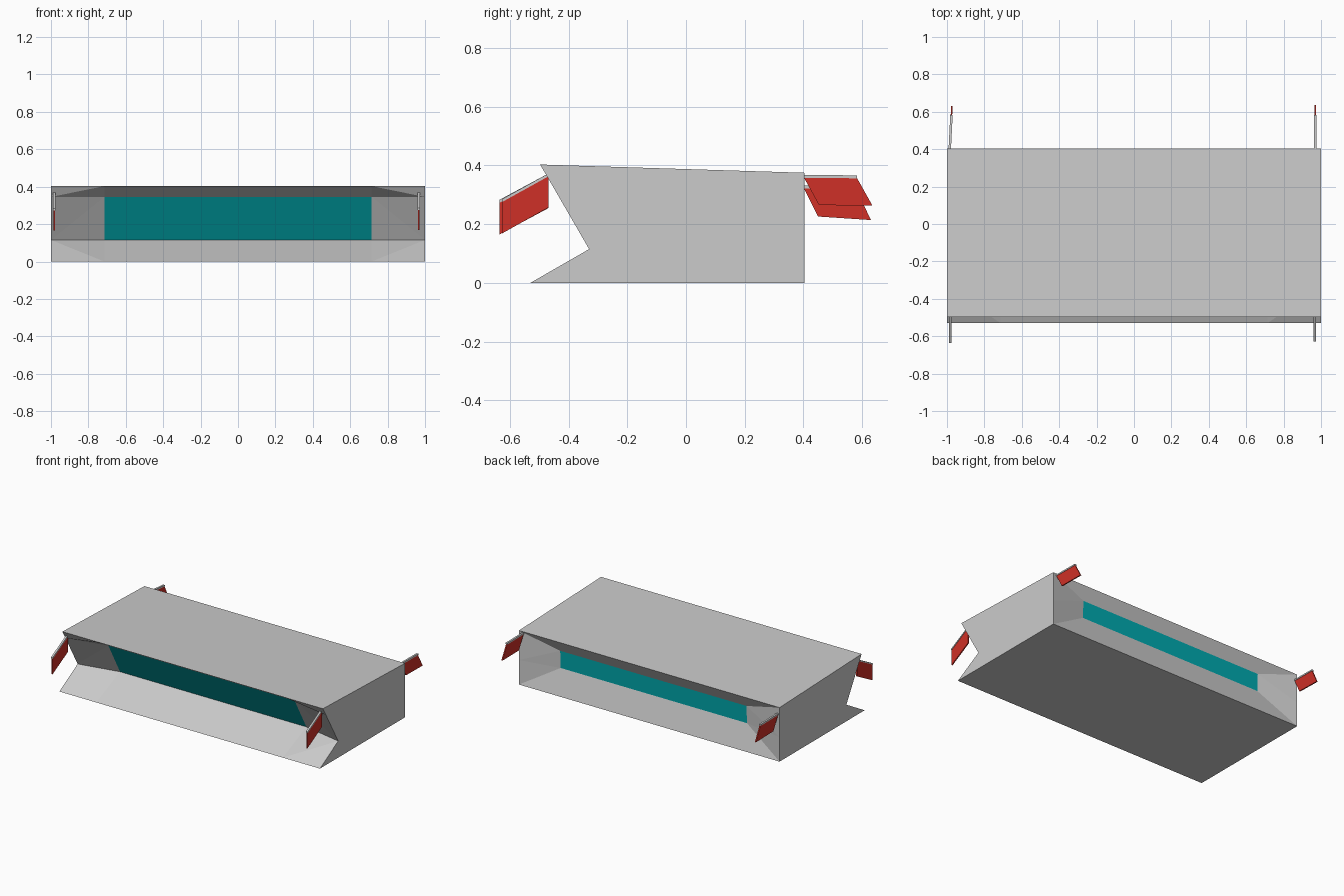
import bpy, bmesh

if "Cube" in bpy.data.objects:
    bpy.data.objects.remove(bpy.data.objects["Cube"])


def material(name, rgb):
    m = bpy.data.materials.new(name)
    m.diffuse_color = (*rgb, 1)
    m.use_nodes = True
    m.node_tree.nodes["Principled BSDF"].inputs["Base Color"].default_value = m.diffuse_color
    return m


TEAL = material("teal", (0.0, 0.40, 0.43))
RED = material("red", (0.62, 0.03, 0.02))


def make(name, verts, faces, mat=None, recalc=True):
    mesh = bpy.data.meshes.new(name)
    mesh.from_pydata(verts, [], faces)
    if recalc:
        bm = bmesh.new()
        bm.from_mesh(mesh)
        bmesh.ops.recalc_face_normals(bm, faces=bm.faces)
        bm.to_mesh(mesh)
        bm.free()
    ob = bpy.data.objects.new(name, mesh)
    bpy.context.collection.objects.link(ob)
    if mat:
        mesh.materials.append(mat)
    return ob


# (y, z) profiles: end sections, and the recessed middle section
# order: roof front, front glass top/bottom, floor front, floor back,
#        back glass bottom/top, roof back
END = [(-.497, .403), (-.463, .345), (-.33, .115), (-.53, 0),
       (.403, 0), (.403, .17), (.403, .293), (.403, .375)]
MID = [(-.497, .403), (-.40, .345), (-.272, .115), (-.53, 0),
       (.403, 0), (.353, .172), (.358, .293), (.403, .375)]
COLUMNS = [(-1, END), (-.715, MID), (.715, MID), (1, END)]
N = len(END)
verts = [(x, y, z) for x, prof in COLUMNS for y, z in prof]

# body: loft through the columns, leaving both glass openings out
FRONT_GLASS, BACK_GLASS = 1, 5
faces = [tuple(range(N)), tuple(range(3 * N, 4 * N))]
for c in range(3):
    for i in range(N):
        j = (i + 1) % N
        a, b, d, e = c * N + i, c * N + j, c * N + N + j, c * N + N + i
        if c == 1:
            if i not in (FRONT_GLASS, BACK_GLASS):
                faces.append((a, b, d, e))
        elif i in (3, 7):
            faces.append((a, b, d, e))
        else:
            # diagonal runs from the middle's outer rim to the end's inner row
            from_a = (c == 0) == (i in (2, 4, 5))
            faces += [(a, b, d), (a, d, e)] if from_a else [(a, b, e), (b, d, e)]
make("body", verts, faces)

# glass panes, facing outward
for name, i in (("front_glass", FRONT_GLASS), ("back_glass", BACK_GLASS)):
    quad = [N + i, N + i + 1, 2 * N + i + 1, 2 * N + i]
    make(name, [verts[k] for k in quad], [(0, 1, 2, 3)], TEAL, recalc=False)


# thin plate: a (y, z) outline given thickness along x, optionally skewed in x
def plate(name, x, width, outline, mat=None, skew=0.0):
    n = len(outline)
    y0 = outline[0][0]
    vs = [(x + s * width / 2 + skew * (y - y0), y, z)
          for s in (-1, 1) for y, z in outline]
    fs = [tuple(range(n)), tuple(range(n, 2 * n))]
    fs += [(i, (i + 1) % n, n + (i + 1) % n, n + i) for i in range(n)]
    make(name, vs, fs, mat)


# flag hanging under a straight pole
def flag(name, x, p, q, drop_p, drop_q, skew=0.0):
    plate(name + "_pole", x, .013,
          [p, q, (q[0], q[1] - .010), (p[0], p[1] - .010)], None, skew)
    p2, q2 = (p[0], p[1] - .010), (q[0], q[1] - .010)
    plate(name + "_cloth", x, .008, [p2, q2, drop_q, drop_p], RED, skew)


flag("front_left_flag", -.983, (-.468, .373), (-.635, .283),
     (-.468, .255), (-.635, .165))
flag("front_right_flag", .967, (-.468, .373), (-.627, .285),
     (-.468, .257), (-.627, .168))
flag("back_right_flag", .969, (.402, .368), (.583, .366),
     (.453, .265), (.635, .263))
flag("back_left_flag", -.985, (.402, .332), (.583, .322),
     (.450, .226), (.630, .214), skew=.05)
